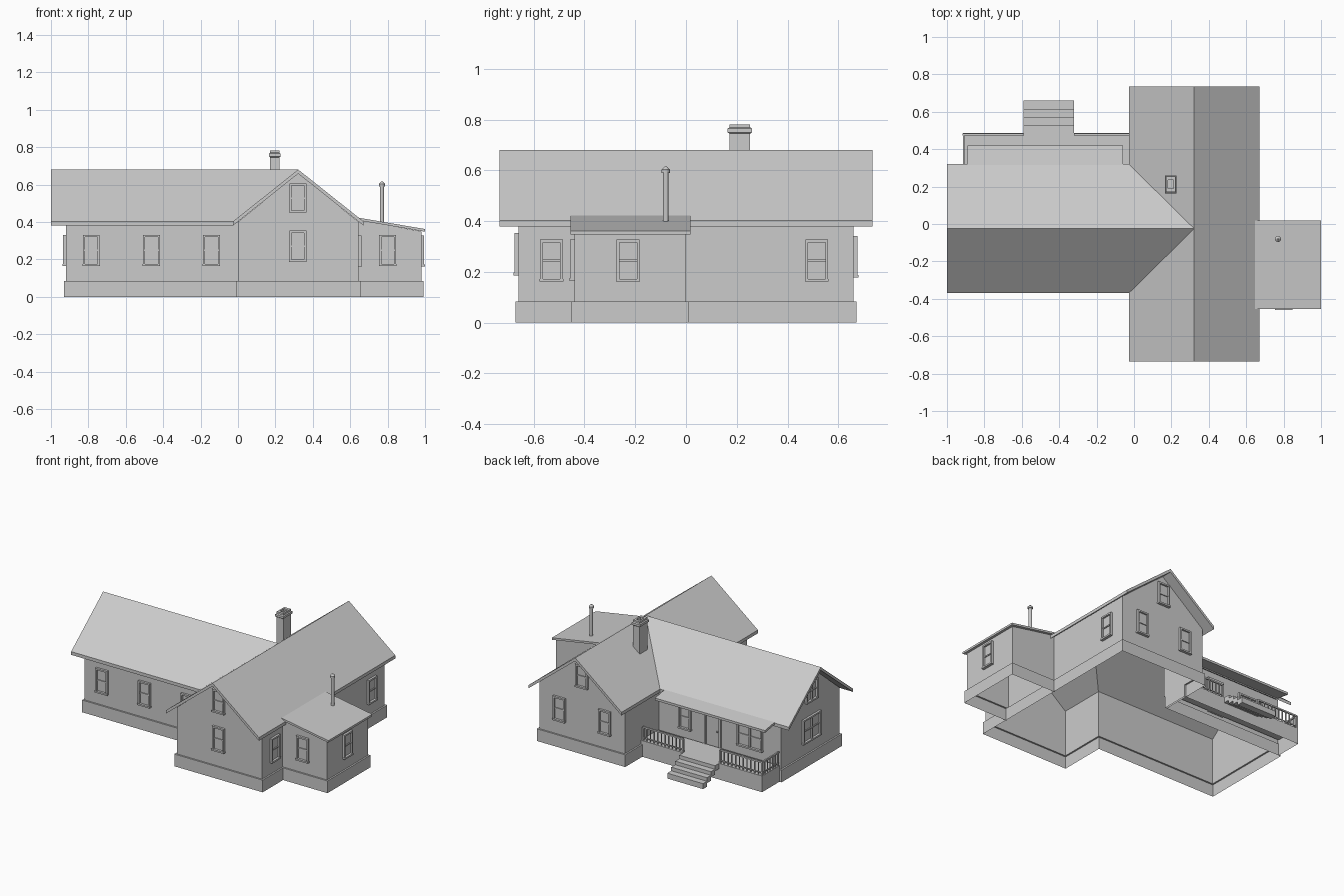
import bpy, bmesh, math
from mathutils import Matrix, Vector

if "Cube" in bpy.data.objects:
    bpy.data.objects.remove(bpy.data.objects["Cube"])


def finish(bm, name):
    bmesh.ops.recalc_face_normals(bm, faces=bm.faces[:])
    me = bpy.data.meshes.new(name)
    bm.to_mesh(me)
    bm.free()
    ob = bpy.data.objects.new(name, me)
    bpy.context.collection.objects.link(ob)
    return ob


def add_box(bm, x0, x1, y0, y1, z0, z1):
    m = Matrix.Translation(((x0 + x1) / 2, (y0 + y1) / 2, (z0 + z1) / 2)) @ \
        Matrix.Diagonal((x1 - x0, y1 - y0, z1 - z0, 1))
    bmesh.ops.create_cube(bm, size=1, matrix=m)


def boxes(name, items):
    bm = bmesh.new()
    for b in items:
        add_box(bm, *b)
    return finish(bm, name)


def slab(name, faces, thick):
    """Sheet of 3D polygons given vertical thickness downwards."""
    bm = bmesh.new()
    for f in faces:
        bm.faces.new([bm.verts.new(p) for p in f])
    bmesh.ops.remove_doubles(bm, verts=bm.verts[:], dist=1e-4)
    ext = bmesh.ops.extrude_face_region(bm, geom=bm.faces[:], use_keep_orig=True)
    vs = [g for g in ext["geom"] if isinstance(g, bmesh.types.BMVert)]
    bmesh.ops.translate(bm, verts=vs, vec=(0, 0, -thick))
    return finish(bm, name)


def loft(name, rings, closed=True, extra=()):
    """Skin between rings of points, plus extra polygons; open at the bottom."""
    bm = bmesh.new()
    vr = [[bm.verts.new(p) for p in r] for r in rings]
    n = len(rings[0])
    for a, b in zip(vr, vr[1:]):
        for i in range(n if closed else n - 1):
            j = (i + 1) % n
            bm.faces.new((a[i], a[j], b[j], b[i]))
    for f in extra:
        bm.faces.new([bm.verts.new(p) for p in f])
    bmesh.ops.remove_doubles(bm, verts=bm.verts[:], dist=1e-4)
    return finish(bm, name)


def ring(pts, z):
    return [(x, y, z) for x, y in pts]


# house walls on a slightly wider foundation, T-shaped plan
def plan(o):
    x0, x1, xl, y, yf, yb = -o, .645 + o, -.92 - o, .66 + o, -.34 - o, .29 + o
    return [(x0, -y), (x1, -y), (x1, y), (x0, y), (x0, yb), (xl, yb), (xl, yf), (x0, yf)]


wall, base = plan(0), plan(.011)
gables = [[(0, s * .66, .4), (.645, s * .66, .4), (.322, s * .66, .66)] for s in (-1, 1)]
gables.append([(-.92, -.34, .4), (-.92, .29, .4), (-.92, -.025, .66)])
loft("house_walls", [ring(base, 0), ring(base, .083), ring(wall, .083), ring(wall, .4)], extra=gables)

# side extension
ew = [(.645, -.44), (.98, -.44), (.98, 0), (.645, 0)]
eb = [(.645, -.451), (.991, -.451), (.991, .011), (.645, .011)]
top = [(x, y, .41 if x < .7 else .35) for x, y in ew]
loft("extension_walls", [ring(eb, 0), ring(eb, .083), ring(ew, .083), top], closed=False)
slab("extension_roof", [[(.63, -.455, .425), (1, -.455, .362), (1, .018, .362), (.63, .018, .425)]], .014)

# main roof with mitred valleys
XR, YR, ZR, ZE = .322, -.025, .68, .402
R = (XR, YR, ZR)
roof = [[(.672, -.735, ZE), (.672, .735, ZE), (XR, .735, ZR), R, (XR, -.735, ZR)]]
for s, ye in ((-1, -.37), (1, .32)):
    v = (-.028, ye, ZE)
    roof.append([(-.028, s * .735, ZE), v, R, (XR, s * .735, ZR)])
    roof.append([(-1, ye, ZE), v, R, (-1, YR, ZR)])
slab("main_roof", roof, .022)

# back porch: roof, deck, steps
slab("porch_roof", [[(-.89, .30, .408), (-.06, .30, .408), (-.06, .42, .388), (-.89, .42, .388)]], .016)
D = .11
dk = [(-.915, .3), (-.915, .487), (0, .487), (0, .3)]
loft("porch_deck", [ring(dk, 0), ring(dk, D)], closed=False, extra=[ring(dk, D)])
boxes("porch_steps", [(-.59, -.32, .485 + .043 * i, .53 + .043 * i, 0 if i == 3 else D * (1 - (i + 1.5) / 4.5),
                       D * (1 - i / 4.5)) for i in range(4)])

# porch railings
rails = []
for x0, x1 in ((-.91, -.595), (-.315, -.012)):
    rails += [(x0, x1, .473, .483, .195, .205), (x0, x1, .475, .481, .125, .131)]
    n = round((x1 - x0) / .028)
    for i in range(n + 1):
        x, w = x0 + (x1 - x0) * i / n, (.006 if i in (0, n) else .003)
        rails.append((x - w, x + w, .478 - w, .478 + w, D, .2))
rails += [(-.915, -.905, .30, .483, .195, .205), (-.913, -.907, .30, .483, .125, .131)]
for i in range(6):
    y = .31 + .028 * i
    rails.append((-.913, -.907, y - .003, y + .003, D, .2))
boxes("porch_railing", rails)


# windows: local x along the wall, local -y outwards
def window(name, x, y, turn, z0, z1, w, panes=1):
    bm = bmesh.new()
    h, t = w / 2, .011
    zm = (z0 + z1) / 2
    for s in (-1, 1):
        a, b = sorted((s * h, s * (h - t)))
        add_box(bm, a, b, -.015, 0, z0, z1)
    add_box(bm, -h, h, -.015, 0, z1 - t, z1)
    add_box(bm, -h - .002, h + .002, -.019, 0, z0, z0 + t)
    add_box(bm, -h + t, h - t, -.003, 0, z0 + t, z1 - t)
    add_box(bm, -h + t, h - t, -.009, -.003, zm - .004, zm + .004)
    for i in range(1, panes):
        c = -h + w * i / panes
        add_box(bm, c - t / 2, c + t / 2, -.013, -.003, z0 + t, z1 - t)
    ob = finish(bm, name)
    ob.matrix_world = Matrix.Translation((x, y, 0)) @ Matrix.Rotation(math.radians(turn), 4, 'Z')


for i, x in enumerate((-.785, -.463, -.142)):
    window(f"front_window_{i}", x, -.34, 0, .165, .33, .09)
window("extension_front_window", .80, -.44, 0, .165, .33, .09)
window("gable_front_window", .32, -.66, 0, .187, .353, .09)
window("attic_front_window", .32, -.66, 0, .45, .605, .09)
window("attic_back_window", .32, .66, 180, .45, .605, .09)
for x in (.147, .49):
    window("gable_back_window", x, .66, 180, .178, .342, .09)
for y in (-.53, .515):
    window("right_window", .645, y, 90, .162, .327, .09)
window("extension_right_window", .98, -.228, 90, .162, .327, .09)
window("left_window", -.92, -.03, -90, .165, .33, .19, 2)
window("attic_left_window", -.92, -.03, -90, .43, .57, .12, 2)
window("porch_window", -.2, .29, 180, .165, .33, .09)
window("porch_wide_window", -.69, .29, 180, .165, .33, .19, 2)

# porch door
boxes("door", [(-.465, -.355, .29, .296, D, .345), (-.471, -.459, .29, .303, D, .352),
               (-.361, -.349, .29, .303, D, .352), (-.471, -.349, .29, .303, .34, .352),
               (-.448, -.441, .296, .306, .21, .217)])


# chimney with a stepped cap and open flue
def rect(hx, hy, z):
    return [(.197 + sx * hx, .212 + sy * hy, z) for sx, sy in ((-1, -1), (1, -1), (1, 1), (-1, 1))]


loft("chimney", [rect(.025, .041, .5), rect(.025, .041, .745), rect(.031, .048, .75), rect(.031, .048, .765),
                 rect(.025, .041, .77), rect(.025, .041, .782), rect(.014, .022, .782), rect(.014, .022, .72)],
     extra=[rect(.014, .022, .72)])

# stove pipe with a rounded cap
bm = bmesh.new()
for r1, r2, z0, z1 in ((.011, .011, .38, .595), (.016, .016, .59, .603), (.016, .004, .603, .615)):
    bmesh.ops.create_cone(bm, cap_ends=True, segments=12, radius1=r1, radius2=r2, depth=z1 - z0,
                          matrix=Matrix.Translation((.77, -.08, (z0 + z1) / 2)))
finish(bm, "stove_pipe")
